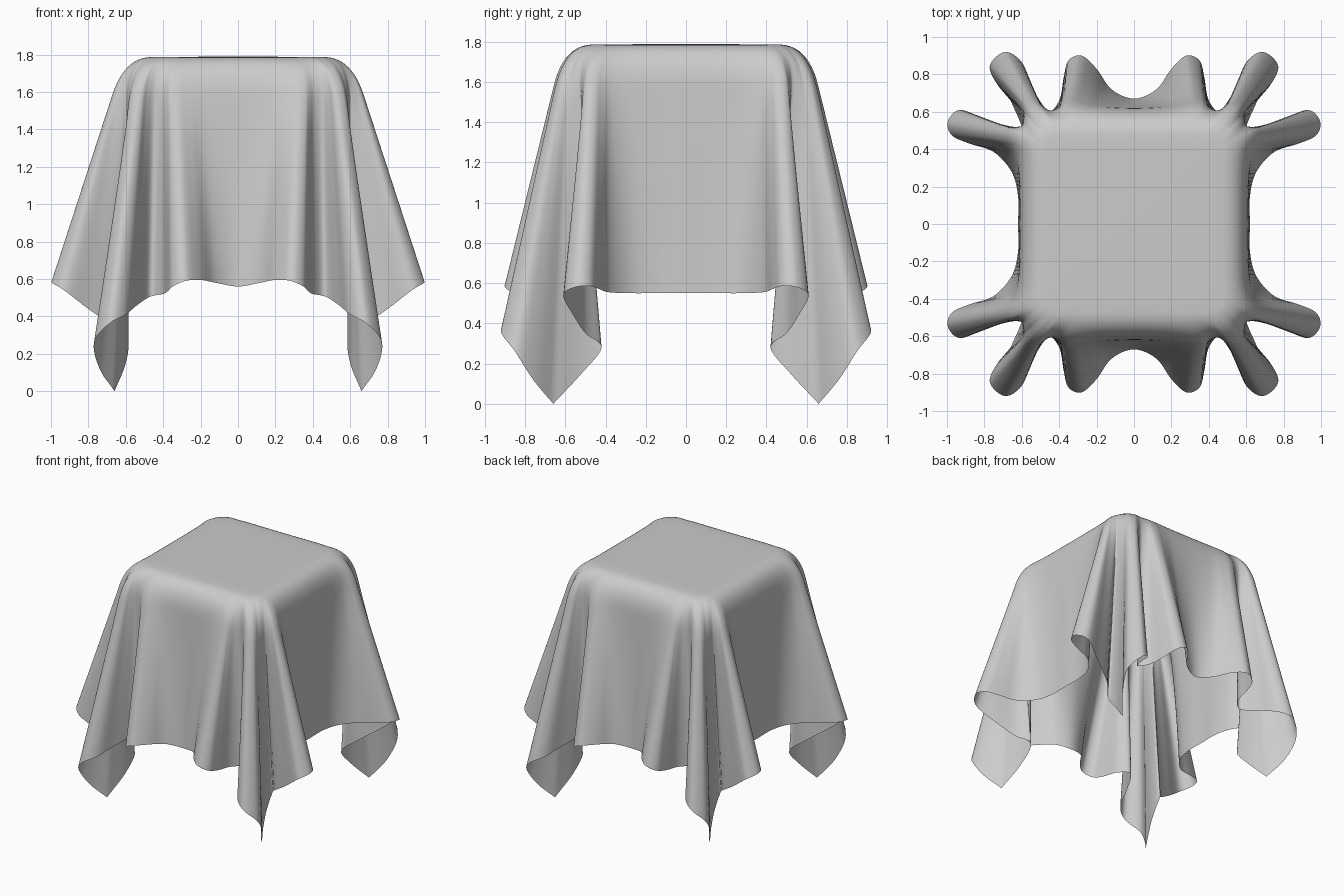
import bpy, bmesh
from mathutils import Vector

if "Cube" in bpy.data.objects:
    bpy.data.objects.remove(bpy.data.objects["Cube"])

TOP = 1.79       # height of the flat top
SHOULDER = 1.775 # height of the bend around the top edge
STEPS = 6        # columns between two keys

# One quarter of the cloth: hem x, y, z and the edge point x, y it hangs from
side_keys = [  # middle of the right side -> cloth corner
    (.62, 0, .55, .61, 0), (.62, .15, .55, .61, .14), (.655, .28, .55, .61, .28),
    (.75, .385, .555, .61, .36), (.88, .43, .57, .61, .41), (.975, .475, .585, .61, .44),
    (.995, .55, .58, .61, .465), (.93, .61, .54, .61, .485), (.80, .56, .44, .61, .505),
    (.67, .50, .35, .605, .525), (.59, .42, .28, .60, .545), (.60, .52, .15, .59, .565),
    (.66, .66, 0, .575, .58)]
back_keys = [  # cloth corner -> middle of the back
    (.66, .66, 0, .575, .58), (.74, .76, .12, .56, .59), (.77, .85, .26, .54, .60),
    (.69, .92, .36, .515, .605), (.60, .865, .41, .495, .61), (.54, .72, .46, .475, .61),
    (.47, .595, .505, .445, .61), (.40, .66, .52, .41, .61), (.375, .79, .535, .385, .61),
    (.35, .875, .56, .365, .61), (.28, .90, .59, .33, .61), (.20, .83, .595, .28, .61),
    (.12, .72, .58, .18, .61), (0, .67, .56, 0, .61)]


def spline(keys, before, after):
    """Catmull-Rom curve through the keys with given end neighbours."""
    k = [Vector(p) for p in [before] + keys + [after]]
    out = []
    for i in range(1, len(k) - 2):
        a, b, c, d = k[i - 1:i + 3]
        for s in range(STEPS):
            t = s / STEPS
            out.append(.5 * (2 * b + (c - a) * t + (2 * a - 5 * b + 4 * c - d) * t * t
                             + (3 * b - a - 3 * c + d) * t ** 3))
    return out + [k[-2]]


def beyond(p, q):
    return tuple(2 * a - b for a, b in zip(p, q))


def flip(p, axes):
    return tuple(-v if i in axes else v for i, v in enumerate(p))


columns = spline(side_keys, flip(side_keys[1], (1, 4)), beyond(side_keys[-1], side_keys[-2]))
columns += spline(back_keys, beyond(back_keys[0], back_keys[1]), flip(back_keys[-2], (0, 3)))[1:]


def column_points(c):
    """Centre of the top -> rounded edge -> straight fall to the hem."""
    hem = Vector(c[:3])
    edge = Vector((c[3], c[4], SHOULDER))
    inner = Vector((c[3] * .78, c[4] * .78, TOP - .004))
    start = edge.lerp(hem, .16)
    centre = Vector((0, 0, TOP))
    pts = [centre.lerp(inner, i / 7) for i in range(7)]
    for i in range(12):
        t = i / 12
        pts.append(inner * (1 - t) ** 2 + edge * 2 * t * (1 - t) + start * t * t)
    pts += [start.lerp(hem, i / 22) for i in range(23)]
    return pts


# Draped cloth: one quarter, mirrored
bm = bmesh.new()
grid = [[bm.verts.new(p) for p in column_points(c)] for c in columns]
for a, b in zip(grid, grid[1:]):
    for r in range(len(a) - 1):
        if r == 0:
            bm.faces.new((a[0], a[1], b[1]))
        else:
            bm.faces.new((a[r], a[r + 1], b[r + 1], b[r]))
bmesh.ops.remove_doubles(bm, verts=bm.verts[:], dist=1e-5)
loose = [v for v in bm.verts if not v.link_faces]
bmesh.ops.delete(bm, geom=loose, context='VERTS')
for f in bm.faces:
    f.smooth = True
mesh = bpy.data.meshes.new("draped_cloth")
bm.to_mesh(mesh)
bm.free()
cloth = bpy.data.objects.new("draped_cloth", mesh)
bpy.context.collection.objects.link(cloth)
mirror = cloth.modifiers.new("mirror", 'MIRROR')
mirror.use_axis = (True, True, False)
mirror.merge_threshold = .0005
